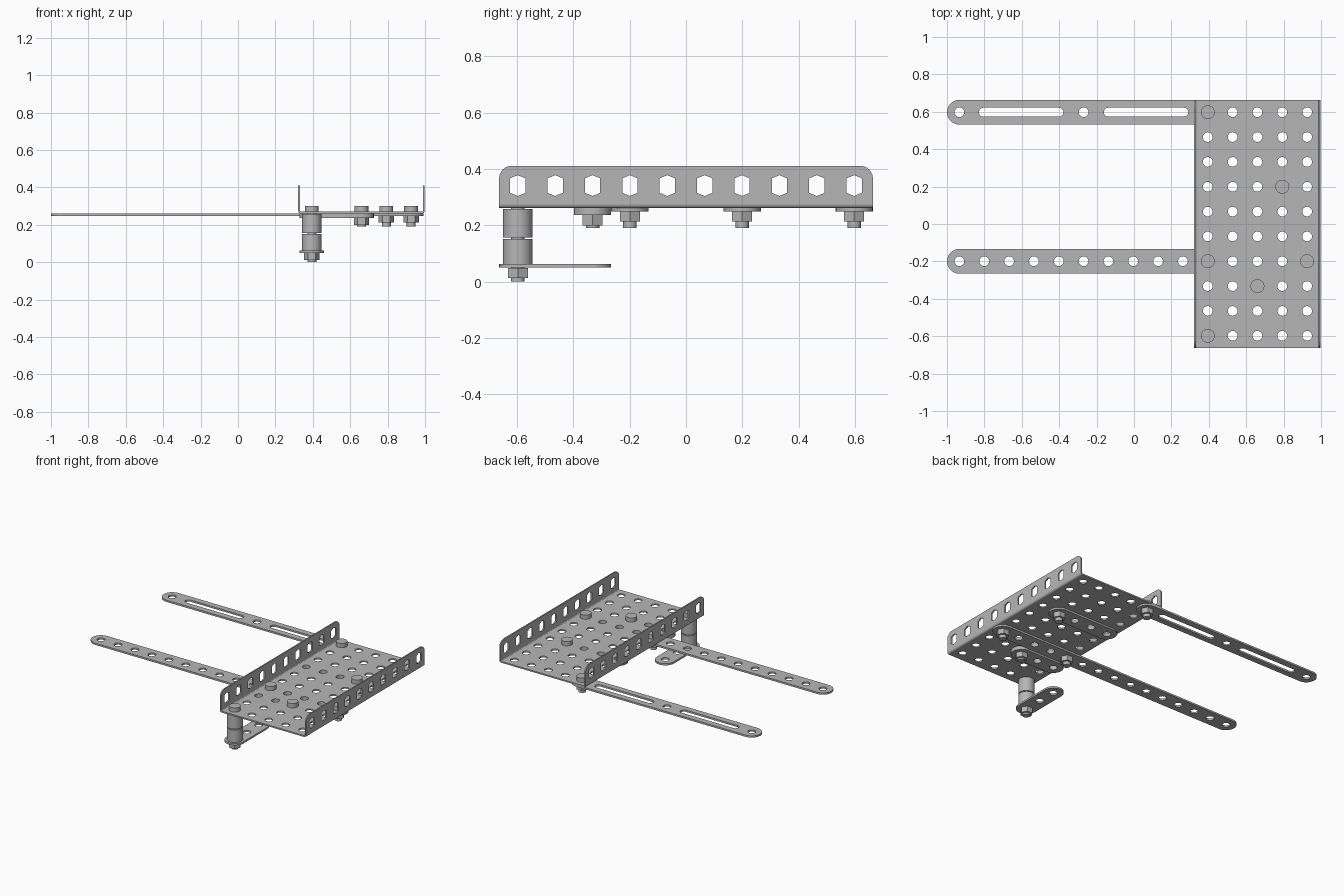
import bpy, bmesh, math
from mathutils import Matrix, Vector

cube = bpy.data.objects.get("Cube")
if cube:
    bpy.data.objects.remove(cube, do_unlink=True)

steel = bpy.data.materials.new("steel_grey")
steel.use_nodes = True
GREY = (0.47, 0.47, 0.47, 1)
steel.diffuse_color = GREY
steel.node_tree.nodes["Principled BSDF"].inputs["Base Color"].default_value = GREY

P = 0.1328           # hole pitch
R = P / 2            # strip half width
HOLE = 0.026
PLATE_Z, PLATE_T = 0.261, 0.010
STRIP_T = 0.0125


def col(i):          # x of hole column
    return -1 + R + P * i


def row(j):          # y of hole row, counted from the front
    return P * (j - 4.5)


def finish(obj):
    obj.data.materials.clear()
    obj.data.materials.append(steel)
    bpy.ops.object.select_all(action='DESELECT')
    obj.select_set(True)
    bpy.context.view_layer.objects.active = obj
    bpy.ops.object.shade_smooth_by_angle(angle=math.radians(35))
    return obj


def arc(cx, cy, r, a0, a1, n):
    return [(cx + r * math.cos(math.radians(a0 + (a1 - a0) * k / n)),
             cy + r * math.sin(math.radians(a0 + (a1 - a0) * k / n))) for k in range(n + 1)]


def circle(cx, cy, r=HOLE, n=20):
    return arc(cx, cy, r, 0, 360, n)[:-1]


def slot(x0, x1, y, r, n=12):
    return arc(x1, y, r, -90, 90, n) + arc(x0, y, r, 90, 270, n)


def sheet(name, outline, holes, thick, matrix):
    """Flat sheet with holes, centred on its own plane."""
    cu = bpy.data.curves.new(name, 'CURVE')
    cu.dimensions, cu.fill_mode, cu.extrude = '2D', 'BOTH', thick / 2
    for loop in [outline] + holes:
        sp = cu.splines.new('POLY')
        sp.points.add(len(loop) - 1)
        for p, (x, y) in zip(sp.points, loop):
            p.co = (x, y, 0, 1)
        sp.use_cyclic_u = True
    tmp = bpy.data.objects.new(name + "_curve", cu)
    bpy.context.collection.objects.link(tmp)
    bpy.context.view_layer.update()
    mesh = bpy.data.meshes.new_from_object(
        tmp.evaluated_get(bpy.context.evaluated_depsgraph_get()))
    bpy.data.objects.remove(tmp, do_unlink=True)
    bm = bmesh.new()
    bm.from_mesh(mesh)
    bmesh.ops.remove_doubles(bm, verts=bm.verts, dist=1e-5)
    bmesh.ops.recalc_face_normals(bm, faces=bm.faces)
    bm.to_mesh(mesh)
    bm.free()
    mesh.name = name
    mesh.transform(matrix)
    obj = bpy.data.objects.new(name, mesh)
    bpy.context.collection.objects.link(obj)
    return finish(obj)


def turned(name, x, y, sections):
    """Stack of (z0, z1, radius, sides) cylinders on one vertical axis."""
    bm = bmesh.new()
    for z0, z1, r, n in sections:
        m = Matrix.Translation((x, y, (z0 + z1) / 2)) @ Matrix.Rotation(math.pi / 2, 4, 'Z')
        bmesh.ops.create_cone(bm, cap_ends=True, segments=n, radius1=r, radius2=r,
                              depth=z1 - z0, matrix=m)
    mesh = bpy.data.meshes.new(name)
    bm.to_mesh(mesh)
    bm.free()
    obj = bpy.data.objects.new(name, mesh)
    bpy.context.collection.objects.link(obj)
    return finish(obj)


def at_z(z):
    return Matrix.Translation((0, 0, z))


def strip(name, first, last, y, top):
    sheet(name, slot(col(first), col(last), y, R),
          [circle(col(i), y) for i in range(first, last + 1)],
          STRIP_T, at_z(top - STRIP_T / 2))


# Base plate with a grid of holes
CX, HALF_X, HALF_Y, BEND = col(12), 0.338, 5 * P, 0.014
px = HALF_X - BEND
sheet("base_plate",
      [(CX - px, -HALF_Y), (CX + px, -HALF_Y), (CX + px, HALF_Y), (CX - px, HALF_Y)],
      [circle(col(i), row(j)) for i in range(10, 15) for j in range(10)],
      PLATE_T, at_z(PLATE_Z + PLATE_T / 2))

# Upright side flanges with long six-sided holes, and the bends joining them
FT, TOP, CORNER = 0.009, 0.411, 0.045
z0 = PLATE_Z + BEND
outline = ([(-HALF_Y, z0), (HALF_Y, z0)]
           + arc(HALF_Y - CORNER, TOP - CORNER, CORNER, 0, 90, 8)
           + arc(-HALF_Y + CORNER, TOP - CORNER, CORNER, 90, 180, 8))
HEX = [(-1, -.7), (0, -1), (1, -.7), (1, .7), (0, 1), (-1, .7)]
hexes = [[(row(j) + 0.027 * u, 0.341 + 0.037 * v) for u, v in HEX] for j in range(10)]
YZ = Matrix(((0, 0, 1, 0), (1, 0, 0, 0), (0, 1, 0, 0), (0, 0, 0, 1)))
XZ = Matrix(((1, 0, 0, 0), (0, 0, -1, 0), (0, 1, 0, 0), (0, 0, 0, 1)))
for side, s in (("left", 1), ("right", -1)):
    sheet(side + "_flange", outline, hexes, FT,
          Matrix.Translation((CX + s * (HALF_X - FT / 2), 0, 0)) @ YZ)
    bend = arc(px, z0, BEND, -90, 0, 6) + arc(px, z0, BEND - FT, 0, -90, 6)
    sheet(side + "_bend", [(CX + s * x, z) for x, z in bend], [], 2 * HALF_Y, XZ)

# Long perforated arm and long slotted arm
strip("perforated_arm", 0, 14, row(3), PLATE_Z)
y = row(9)
mid = col(5)
slots = [slot(mid + s * 0.334 - 0.202, mid + s * 0.334 + 0.202, y, 0.024) for s in (-1, 1)]
sheet("slotted_arm", slot(col(0), col(10), y, R),
      [circle(col(i), y) for i in (0, 5, 10)] + slots,
      STRIP_T, at_z(PLATE_Z - STRIP_T / 2))

# Short links under the plate
strip("middle_link", 10, 13, row(6), PLATE_Z)
strip("upper_short_link", 10, 12, row(2), PLATE_Z)
strip("lower_short_link", 10, 12, row(2), PLATE_Z - STRIP_T)

# Bolts with round heads and hexagonal nuts
HEAD_Z = PLATE_Z + PLATE_T
BOLTS = [(10, 9, 1), (10, 3, 1), (14, 3, 1), (13, 6, 1), (12, 2, 2)]
for k, (i, j, layers) in enumerate(BOLTS, 1):
    under = PLATE_Z - layers * STRIP_T
    turned(f"bolt_{k}", col(i), row(j),
           [(HEAD_Z, HEAD_Z + 0.03, 0.037, 24), (0.19, HEAD_Z, 0.024, 20)])
    turned(f"nut_{k}", col(i), row(j), [(under - 0.036, under, 0.041, 6)])

# Post: long bolt, two collars and a nut
bx, by = col(10), row(0)
turned("post_bolt", bx, by, [(HEAD_Z, HEAD_Z + 0.03, 0.037, 24), (0, HEAD_Z, 0.024, 20)])
turned("lower_collar", bx, by, [(0.063, 0.151, 0.052, 32)])
turned("upper_collar", bx, by, [(0.157, 0.257, 0.052, 32)])
turned("post_nut", bx, by, [(0.012, 0.049, 0.041, 6)])

# Foot link at the bottom of the post, pointing to the back
turn = Matrix.Translation((bx, by, 0.056)) @ Matrix.Rotation(math.pi / 2, 4, 'Z')
sheet("foot_link", slot(0, 2 * P, 0, R), [circle(P * i, 0) for i in range(3)], STRIP_T, turn)
